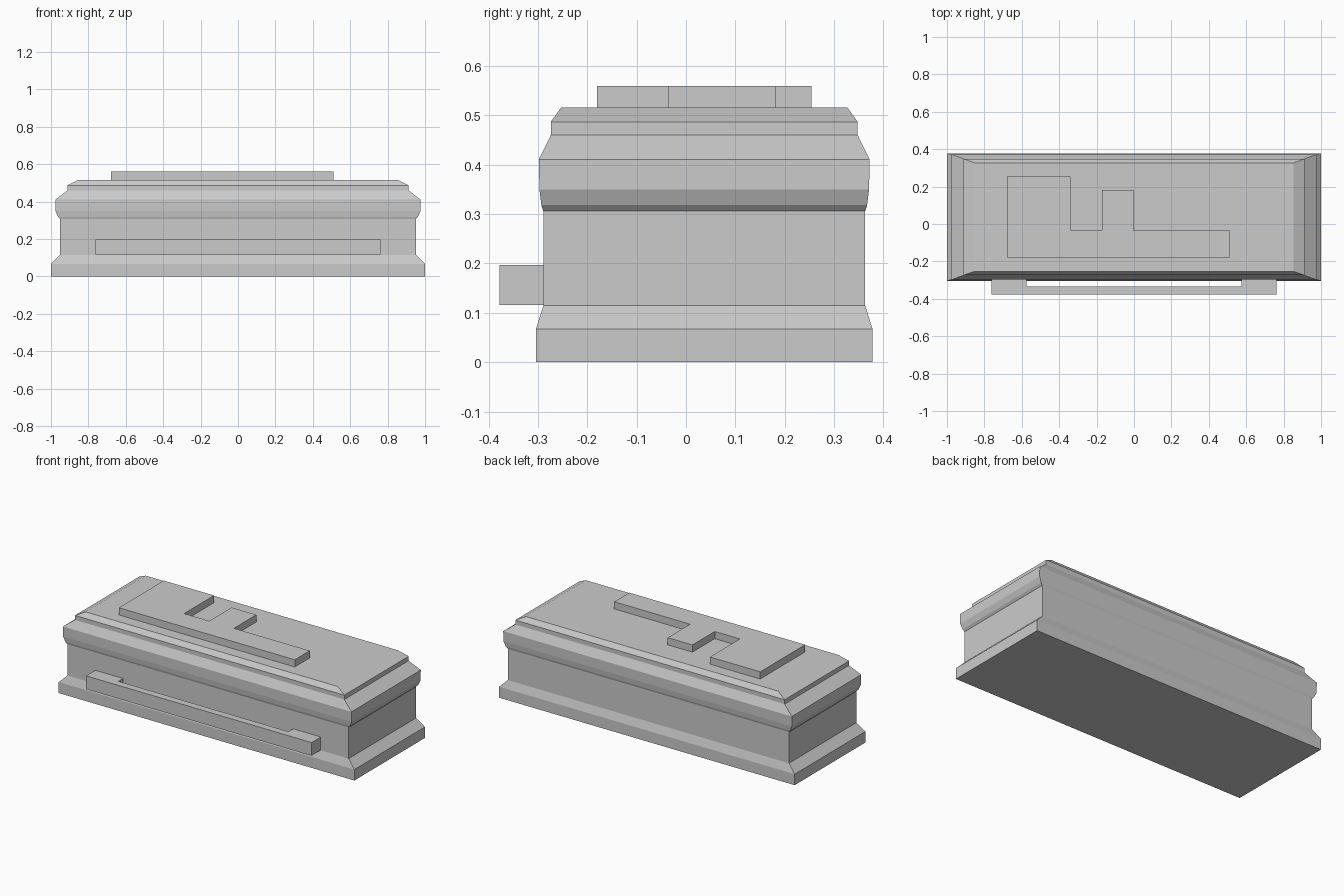
import bpy, bmesh

if "Cube" in bpy.data.objects:
    bpy.data.objects.remove(bpy.data.objects["Cube"])


def finish(name, bm):
    bmesh.ops.recalc_face_normals(bm, faces=bm.faces)
    mesh = bpy.data.meshes.new(name)
    bm.to_mesh(mesh)
    bm.free()
    obj = bpy.data.objects.new(name, mesh)
    bpy.context.collection.objects.link(obj)
    return obj


def stacked_rects(name, levels, cy):
    """Closed loft through rectangles given as (half_x, half_y, z)."""
    bm = bmesh.new()
    rings = [[bm.verts.new((sx * hx, cy + sy * hy, z))
              for sx, sy in ((-1, -1), (1, -1), (1, 1), (-1, 1))]
             for hx, hy, z in levels]
    for a, b in zip(rings, rings[1:]):
        for i in range(4):
            j = (i + 1) % 4
            bm.faces.new((a[i], a[j], b[j], b[i]))
    bm.faces.new(rings[0])
    bm.faces.new(rings[-1])
    return finish(name, bm)


def extruded_plan(name, outline, z0, z1):
    """Flat outline in plan, extruded from z0 up to z1."""
    bm = bmesh.new()
    face = bm.faces.new([bm.verts.new((x, y, z0)) for x, y in outline])
    top = bmesh.ops.extrude_face_region(bm, geom=[face], use_keep_orig=True)["geom"]
    for v in top:
        if isinstance(v, bmesh.types.BMVert):
            v.co.z = z1
    return finish(name, bm)


# Moulded box with plinth, walls and stepped lid
stacked_rects("casket_body", [
    (1.0, 0.341, 0.0), (1.0, 0.341, 0.067),
    (0.951, 0.326, 0.115), (0.951, 0.326, 0.306),
    (0.962, 0.330, 0.318), (0.976, 0.334, 0.35),
    (0.976, 0.335, 0.411), (0.911, 0.311, 0.46),
    (0.911, 0.311, 0.487), (0.853, 0.290, 0.516)], 0.037)

# Raised asymmetric plate on the lid
extruded_plan("lid_plate", [
    (-0.68, -0.18), (0.51, -0.18), (0.51, -0.035), (-0.003, -0.035),
    (-0.003, 0.181), (-0.17, 0.181), (-0.17, -0.035), (-0.34, -0.035),
    (-0.34, 0.254), (-0.68, 0.254)], 0.516, 0.56)

# Front carrying handle: bar with two end brackets
right = [(0.762, -0.378), (0.762, -0.289), (0.575, -0.289), (0.575, -0.334)]
left = [(-x, y) for x, y in reversed(right)]
extruded_plan("front_handle", right + left, 0.116, 0.197)
